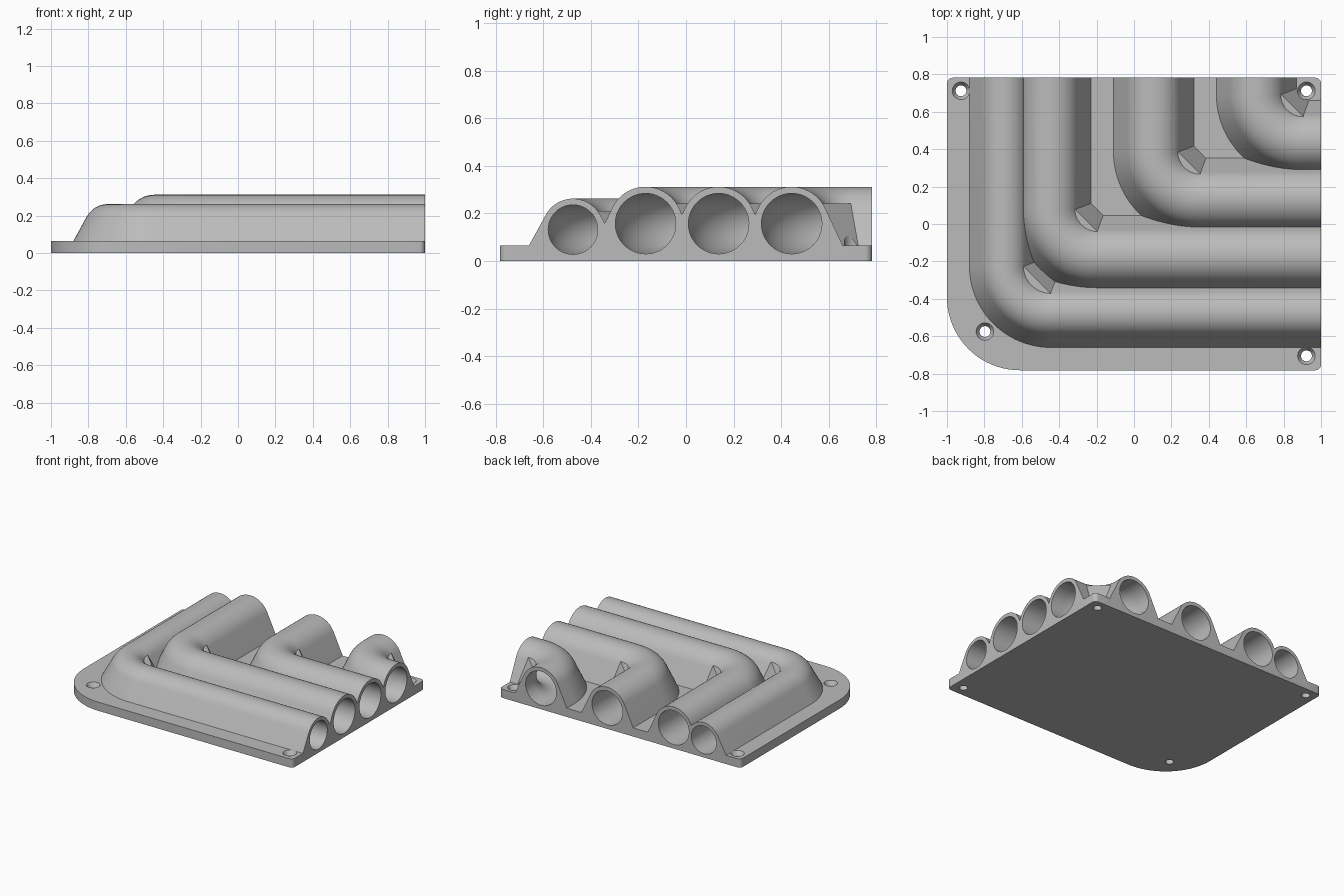
import bpy, bmesh, math
from mathutils import Vector

old = bpy.data.objects.get("Cube")
if old:
    bpy.data.objects.remove(old, do_unlink=True)

PLATE_TOP = 0.065
HALF_Y = 0.782
BEND = 0.25

grey = bpy.data.materials.new("light_grey")
grey.use_nodes = True
grey.diffuse_color = (0.5, 0.5, 0.5, 1)
grey.node_tree.nodes["Principled BSDF"].inputs["Base Color"].default_value = (0.5, 0.5, 0.5, 1)


def finish(name, bm):
    bmesh.ops.recalc_face_normals(bm, faces=bm.faces)
    mesh = bpy.data.meshes.new(name)
    bm.to_mesh(mesh)
    bm.free()
    mesh.materials.append(grey)
    obj = bpy.data.objects.new(name, mesh)
    bpy.context.collection.objects.link(obj)
    return obj


def loft(name, rings):
    """Skin a list of closed rings and cap both ends."""
    bm = bmesh.new()
    loops = [[bm.verts.new(p) for p in ring] for ring in rings]
    for a, b in zip(loops, loops[1:]):
        for i in range(len(a)):
            j = (i + 1) % len(a)
            bm.faces.new((a[i], a[j], b[j], b[i]))
    bm.faces.new(loops[0])
    bm.faces.new(loops[-1])
    return finish(name, bm)


def arc(cx, cy, r, start, end, steps):
    pts = []
    for i in range(steps + 1):
        a = math.radians(start + (end - start) * i / steps)
        pts.append((cx + r * math.cos(a), cy + r * math.sin(a)))
    return pts


def sweep(name, profile, cx, cy, extra=0.0):
    """Carry a profile from the back edge round a bend to the left edge."""
    stations = [(cx, HALF_Y + extra, -1, 0)]
    for nx, ny in arc(0, 0, 1, 180, 270, 24):
        stations.append((cx + BEND * (1 + nx), cy + BEND * (1 + ny), nx, ny))
    stations.append((1 + extra, cy, 0, -1))
    return loft(name, [[(x + u * nx, y + u * ny, z) for u, z in profile]
                       for x, y, nx, ny in stations])


def combine(target, tool, operation):
    mod = target.modifiers.new(operation.lower(), 'BOOLEAN')
    mod.operation = operation
    mod.solver = 'EXACT'
    mod.object = tool
    bpy.context.view_layer.objects.active = target
    bpy.ops.object.modifier_apply(modifier=mod.name)
    bpy.data.objects.remove(tool, do_unlink=True)


# Base plate with one broad rounded corner
outline = []
for sx, sy, r, start in ((1, 1, 0.03, 0), (-1, 1, 0.03, 90), (-1, -1, 0.39, 180), (1, -1, 0.03, 270)):
    outline += arc(sx * (1 - r), sy * (HALF_Y - r), r, start, start + 90, 20 if r > 0.1 else 5)
body = loft("pipe_manifold", [[(x, y, z) for x, y in outline] for z in (0, PLATE_TOP)])

# Pipes: back exit x, side exit y, axis height, outer radius, bore radius, foot half width
pipes = [(-0.695, -0.475, 0.132, 0.13, 0.104, 0.185)]
pipes += [(x, y, 0.157, 0.155, 0.127, 0.215)
          for x, y in ((-0.445, -0.17), (0.105, 0.137), (0.655, 0.444))]

for cx, cy, cz, r, bore, w in pipes:
    # Flared pipe body, sides tangent to the round top
    drop = PLATE_TOP - cz
    tangent = math.degrees(math.atan2(drop, w) + math.acos(r / math.hypot(w, drop)))
    profile = [(w, 0.02), (w, PLATE_TOP)]
    profile += arc(0, cz, r, tangent, 180 - tangent, 28)
    profile += [(-w, PLATE_TOP), (-w, 0.02)]
    combine(body, sweep("pipe", profile, cx, cy), 'UNION')

    # Flat gusset in the inside corner of the bend
    a = math.radians(tangent + 8)
    t, zt = r * math.cos(a), cz + r * math.sin(a)
    bm = bmesh.new()
    mx, my = cx + BEND, cy + BEND
    for u, v, z in ((BEND, 0, zt), (BEND - t, 0, zt), (BEND, 0, 0.03),
                    (BEND - w, -0.03, PLATE_TOP), (BEND - w, -0.03, 0.03)):
        bm.verts.new((mx - u, my - v, z))
        bm.verts.new((mx - v, my - u, z))
    hull = bmesh.ops.convex_hull(bm, input=bm.verts)
    bmesh.ops.delete(bm, geom=list({v for v in hull["geom_interior"] if isinstance(v, bmesh.types.BMVert)}),
                     context='VERTS')
    combine(body, finish("gusset", bm), 'UNION')

# Bores through every pipe
for cx, cy, cz, r, bore, w in pipes:
    circle = arc(0, cz, bore, 0, 360, 48)[:-1]
    combine(body, sweep("bore", circle, cx, cy, 0.05), 'DIFFERENCE')

# Countersunk screw holes
for hx, hy in ((-0.925, 0.712), (0.922, 0.712), (-0.797, -0.575), (0.922, -0.705)):
    rings = []
    for radius, z in ((0.029, -0.05), (0.029, 0.035), (0.047, PLATE_TOP), (0.047, 0.4)):
        rings.append([(x, y, z) for x, y in arc(hx, hy, radius, 0, 360, 32)[:-1]])
    combine(body, loft("screw_hole", rings), 'DIFFERENCE')

# Smooth shading with crisp edges
bpy.ops.object.select_all(action='DESELECT')
body.select_set(True)
bpy.context.view_layer.objects.active = body
bpy.ops.object.shade_smooth_by_angle(angle=math.radians(25))
